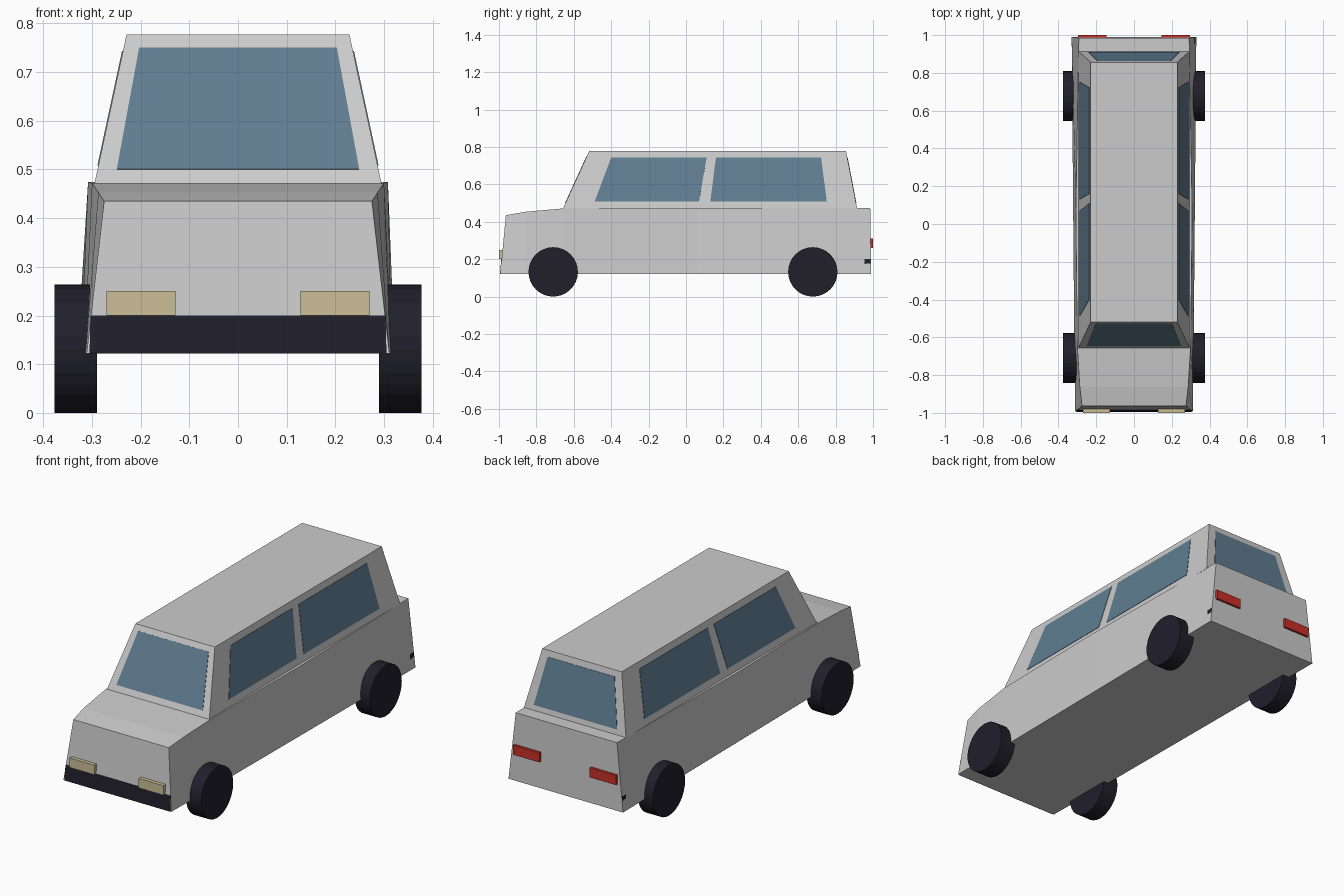
import bpy, bmesh, math
from mathutils import Vector

if "Cube" in bpy.data.objects:
    bpy.data.objects.remove(bpy.data.objects["Cube"])


def material(name, rgb):
    m = bpy.data.materials.new(name)
    m.diffuse_color = (*rgb, 1)
    m.use_nodes = True
    m.node_tree.nodes["Principled BSDF"].inputs["Base Color"].default_value = m.diffuse_color
    return m


PAINT = material("light grey paint", (0.60, 0.60, 0.60))
GLASS = material("blue glass", (0.115, 0.205, 0.285))
BLACK = material("black rubber", (0.015, 0.014, 0.024))
CREAM = material("cream lamp", (0.60, 0.52, 0.31))
RED = material("red lamp", (0.58, 0.03, 0.022))


def add_object(name, bm, mat):
    bmesh.ops.recalc_face_normals(bm, faces=bm.faces)
    me = bpy.data.meshes.new(name)
    bm.to_mesh(me)
    bm.free()
    me.materials.append(mat)
    ob = bpy.data.objects.new(name, me)
    bpy.context.collection.objects.link(ob)
    return ob


def loft(name, rings, mat):
    """Skin a list of equal-length rings and close both ends."""
    bm = bmesh.new()
    rows = [[bm.verts.new(p) for p in ring] for ring in rings]
    n = len(rows[0])
    for a, b in zip(rows, rows[1:]):
        for i in range(n):
            bm.faces.new((a[i], a[(i + 1) % n], b[(i + 1) % n], b[i]))
    bm.faces.new(rows[0])
    bm.faces.new(rows[-1])
    return add_object(name, bm, mat)


def plate(name, points, out, mat, thick=0.005):
    """Thin panel lying on a sloping surface, its face 2 mm proud of it."""
    out = Vector(out).normalized()
    pts = [Vector(p) for p in points]
    return loft(name, [[p + out * d for p in pts] for d in (0.002 - thick, 0.002)], mat)


def box(name, x, y, z, mat):
    return loft(name, [[(x[0], v, z[0]), (x[1], v, z[0]), (x[1], v, z[1]), (x[0], v, z[1])]
                       for v in y], mat)


# Lower body: stations of bottom y, bottom half-width, top y, top half-width, top z
FLOOR = 0.122
stations = [(-0.993, 0.311, -0.963, 0.275, 0.435),
            (-0.860, 0.313, -0.860, 0.287, 0.453),
            (-0.650, 0.316, -0.650, 0.300, 0.472),
            (0.060, 0.322, 0.060, 0.308, 0.474),
            (0.990, 0.330, 0.985, 0.292, 0.474)]
loft("lower_body", [[(-wb, yb, FLOOR), (wb, yb, FLOOR), (wt, yt, zt), (-wt, yt, zt)]
                    for yb, wb, yt, wt, zt in stations], PAINT)

# Cabin: tapered box on the beltline
Z0, Z1, W0, W1 = 0.470, 0.777, 0.295, 0.229
FRONT, REAR = (-0.658, -0.518), (0.915, 0.856)
loft("cabin", [[(-w, f, z), (w, f, z), (w, r, z), (-w, r, z)]
               for w, f, r, z in ((W0, FRONT[0], REAR[0], Z0), (W1, FRONT[1], REAR[1], Z1))], PAINT)


def slope(pair, z):
    return pair[0] + (pair[1] - pair[0]) * (z - Z0) / (Z1 - Z0)


# Windscreen and rear window
for name, ys, side, lo, hi in (("windscreen", FRONT, -1, (0.249, 0.50), (0.203, 0.75)),
                               ("rear_window", REAR, 1, (0.240, 0.50), (0.193, 0.745))):
    pts = [(sx * w, slope(ys, z), z) for sx, (w, z) in ((-1, lo), (1, lo), (1, hi), (-1, hi))]
    plate(name, pts, (0, side * (Z1 - Z0), abs(ys[1] - ys[0])), GLASS)

# Side windows, given as y at sill front, sill rear, top rear, top front
for s, side in ((-1, "left"), (1, "right")):
    for name, ys in (("front", (-0.488, 0.070, 0.110, -0.400)),
                     ("back", (0.130, 0.753, 0.722, 0.160))):
        pts = [(s * slope((W0, W1), z), y, z) for y, z in zip(ys, (0.508, 0.508, 0.743, 0.743))]
        plate(f"{side}_{name}_side_window", pts, (s * (Z1 - Z0), 0, W0 - W1), GLASS)

# Bumpers: flush front panel, rear strip that only peeks out at the corners
plate("front_bumper", [(-0.305, -0.993, FLOOR), (0.305, -0.993, FLOOR),
                       (0.303, -0.9855, 0.2), (-0.303, -0.9855, 0.2)], (0, -1, -0.1), BLACK)
box("rear_bumper", (-0.324, 0.324), (0.955, 0.9875), (0.125, 0.2), BLACK)

# Lamps and wheels
for s, side in ((-1, "left"), (1, "right")):
    box(f"{side}_headlamp", (s * 0.128, s * 0.270), (-1.0, -0.965), (0.2, 0.25), CREAM)
    box(f"{side}_tail_lamp", (s * 0.145, s * 0.297), (0.970, 1.0), (0.26, 0.31), RED)
    for name, y in (("front", -0.710), ("rear", 0.678)):
        ring = [(0.132 * math.cos(a), 0.132 * math.sin(a))
                for a in (math.tau * i / 32 for i in range(32))]
        loft(f"{side}_{name}_wheel", [[(s * x, y + u, 0.132 + v) for u, v in ring]
                                      for x in (0.290, 0.377)], BLACK)
